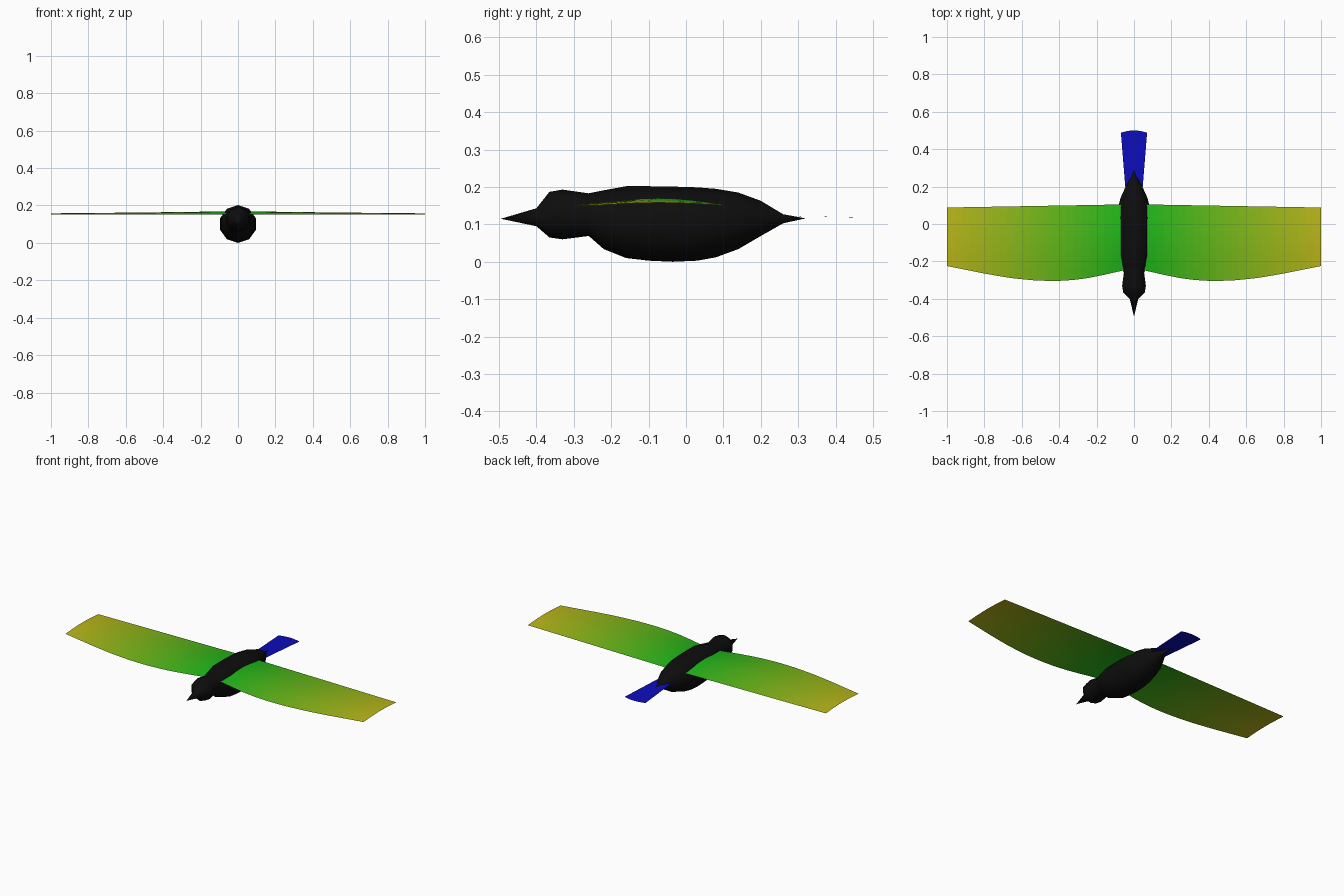
import bpy, bmesh, math

if "Cube" in bpy.data.objects:
    bpy.data.objects.remove(bpy.data.objects["Cube"])


def material(name, rgb):
    m = bpy.data.materials.new(name)
    m.diffuse_color = (*rgb, 1)
    m.use_nodes = True
    m.node_tree.nodes["Principled BSDF"].inputs["Base Color"].default_value = m.diffuse_color
    return m


def make_object(name, bm, mats, smooth=True):
    bmesh.ops.remove_doubles(bm, verts=bm.verts, dist=1e-5)
    mesh = bpy.data.meshes.new(name)
    for f in bm.faces:
        f.smooth = smooth
    bm.to_mesh(mesh)
    bm.free()
    for m in mats:
        mesh.materials.append(m)
    ob = bpy.data.objects.new(name, mesh)
    bpy.context.collection.objects.link(ob)
    return ob


def lerp_table(table, x):
    for (x0, y0), (x1, y1) in zip(table, table[1:]):
        if x <= x1:
            return y0 + (y1 - y0) * (x - x0) / (x1 - x0)
    return table[-1][1]


black = material("black", (0.004, 0.004, 0.004))
blue = material("blue", (0.004, 0.004, 0.5))

# Body, head and beak: ten-sided rings along y (y, top z, bottom z)
profile = [(-0.495, .115, .115), (-0.40, .143, .095), (-0.365, .187, .065),
           (-0.33, .193, .06), (-0.26, .183, .069), (-0.22, .191, .034),
           (-0.16, .202, .010), (-0.10, .202, .003), (-0.035, .201, 0),
           (0.03, .199, .003), (0.08, .195, .012), (0.14, .185, .034),
           (0.20, .163, .069), (0.26, .127, .103), (0.32, .116, .116)]
bm = bmesh.new()
rings = []
for y, top, bottom in profile:
    r, c = max((top - bottom) / 2, 1e-7), (top + bottom) / 2
    rings.append([bm.verts.new((r * math.sin(math.tau * i / 10), y,
                                c + r * math.cos(math.tau * i / 10))) for i in range(10)])
for a, b in zip(rings, rings[1:]):
    for i in range(10):
        j = (i + 1) % 10
        bm.faces.new((a[i], a[j], b[j], b[i]))
bmesh.ops.recalc_face_normals(bm, faces=bm.faces)
make_object("body", bm, [black])

# Wings: thin cambered sheets, green at the root fading to yellow at the tip
leading = [(.04, -.245), (.10, -.258), (.16, -.272), (.25, -.29), (.33, -.30),
           (.42, -.305), (.53, -.302), (.66, -.289), (.80, -.265), (1, -.225)]
COLS, ROWS = 24, 8
shades = [material(f"wing_{i}", (0.01 + 0.5 * ((i + .5) / COLS) ** 1.6, 0.47, 0.01))
          for i in range(COLS)]
for side, name in ((1, "right_wing"), (-1, "left_wing")):
    bm = bmesh.new()
    grid = []
    for i in range(COLS + 1):
        t = i / COLS
        x = .04 + .96 * t
        front, back = lerp_table(leading, x), .105 - .017 * t
        camber = .019 - .012 * t ** .7
        grid.append([bm.verts.new((side * x, front + (back - front) * j / ROWS,
                                   .151 + camber * math.sin(math.pi * j / ROWS)))
                     for j in range(ROWS + 1)])
    for i in range(COLS):
        for j in range(ROWS):
            quad = [grid[i][j], grid[i + 1][j], grid[i + 1][j + 1], grid[i][j + 1]]
            f = bm.faces.new(quad[::side])
            f.material_index = i
    make_object(name, bm, shades)

# Tail: flat fan with a gently rounded end
bm = bmesh.new()
near, far = [], []
for i in range(7):
    u = i / 3 - 1
    near.append(bm.verts.new((.046 * u, .19, .124)))
    far.append(bm.verts.new((.07 * u, .50 - .012 * u * u, .118)))
for i in range(6):
    bm.faces.new((near[i], near[i + 1], far[i + 1], far[i]))
make_object("tail", bm, [blue], False)
